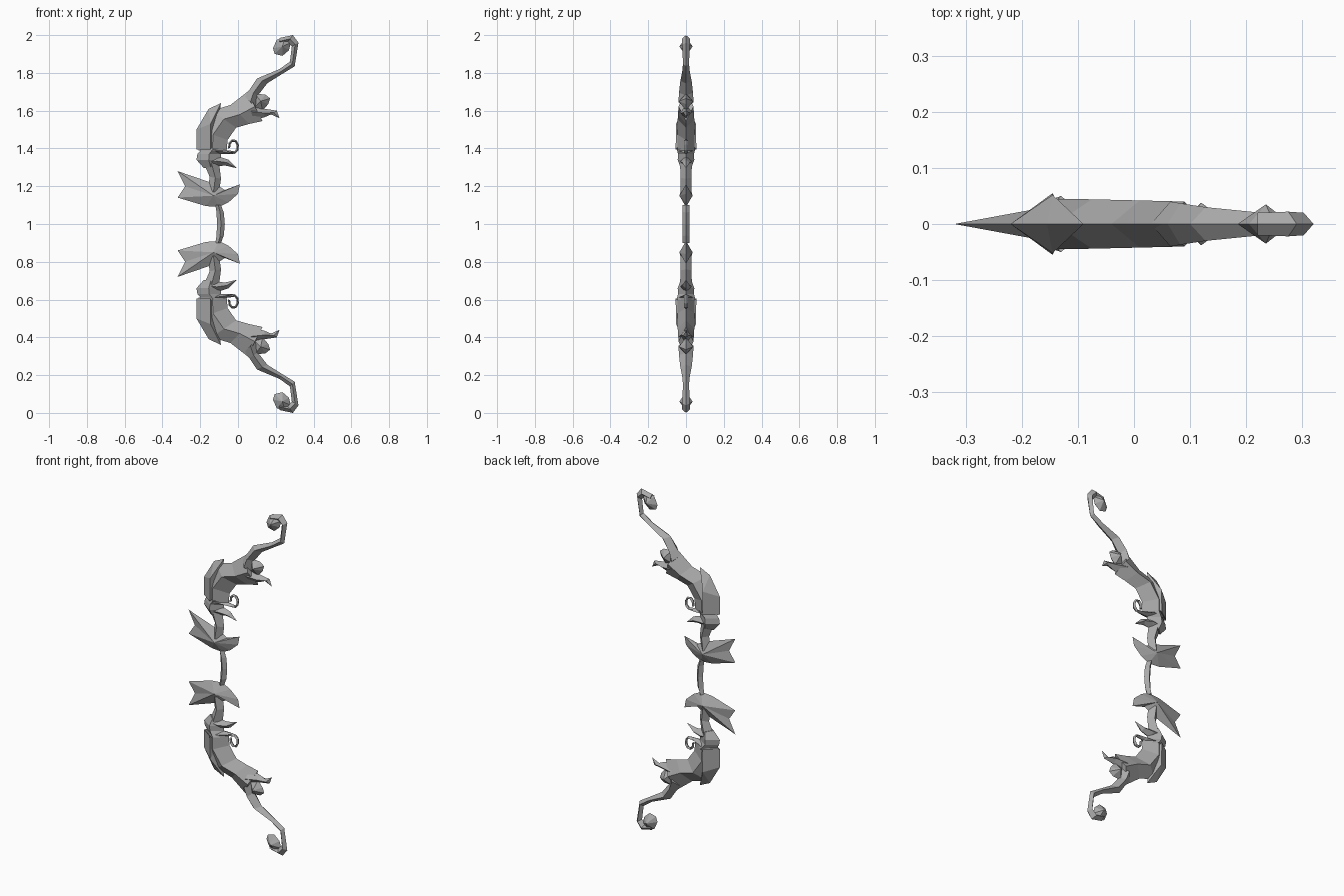
import bpy
import bmesh
from math import cos, sin, radians

default_cube = bpy.data.objects.get("Cube")
if default_cube:
    bpy.data.objects.remove(default_cube, do_unlink=True)

UNIT = 0.01      # all profiles are in hundredths, heights measured from the grip centre

grey = bpy.data.materials.new("plain grey")
grey.use_nodes = True
colour = (0.4, 0.4, 0.4, 1)
grey.diffuse_color = colour
grey.node_tree.nodes["Principled BSDF"].inputs["Base Color"].default_value = colour


def finish(name, bm, mirrored):
    """Turn a bmesh into a flat-shaded object, mirrored about the grip centre."""
    bmesh.ops.remove_doubles(bm, verts=bm.verts, dist=UNIT / 100)
    bmesh.ops.recalc_face_normals(bm, faces=bm.faces)
    mesh = bpy.data.meshes.new(name)
    bm.to_mesh(mesh)
    bm.free()
    mesh.materials.append(grey)
    obj = bpy.data.objects.new(name, mesh)
    obj.location.z = 1
    bpy.context.collection.objects.link(obj)
    if mirrored:
        modifier = obj.modifiers.new("lower half", "MIRROR")
        modifier.use_axis = (False, False, True)
        modifier.use_mirror_merge = False
    return obj


def point(bm, x, y, z):
    return bm.verts.new((x * UNIT, y * UNIT, z * UNIT))


def limb(name, stations, mirrored=True):
    """Diamond-section tube; a station is outer x, z, inner x, z and half width."""
    bm = bmesh.new()
    rings = []
    for outer_x, outer_z, inner_x, inner_z, width in stations:
        mid_x, mid_z = (outer_x + inner_x) / 2, (outer_z + inner_z) / 2
        rings.append([
            point(bm, outer_x, 0, outer_z),
            point(bm, mid_x, width, mid_z),
            point(bm, inner_x, 0, inner_z),
            point(bm, mid_x, -width, mid_z),
        ])
    for lower, upper in zip(rings, rings[1:]):
        for i in range(len(lower)):
            j = (i + 1) % len(lower)
            bm.faces.new((lower[i], lower[j], upper[j], upper[i]))
    bm.faces.new(rings[0])
    bm.faces.new(rings[-1])
    return finish(name, bm, mirrored)


def blade(name, outline, centre, width):
    """Sharp-edged plate swelling to a peak on both sides."""
    bm = bmesh.new()
    rim = [point(bm, x, 0, z) for x, z in outline]
    for side in (width, -width):
        peak = point(bm, centre[0], side, centre[1])
        for a, b in zip(rim, rim[1:] + rim[:1]):
            bm.faces.new((a, b, peak))
    return finish(name, bm, True)


# Slightly bowed handle
half_grip = [(-12, 10, -9, 10, 1.8), (-11.5, 7, -7.5, 6, 1.8)]
other_half = [(a, -b, c, -d, w) for a, b, c, d, w in reversed(half_grip)]
limb("grip", half_grip + [(-11, 0, -7, 0, 1.8)] + other_half, mirrored=False)

# Winged guard beside the handle
blade("wing_guard", [
    (-32, 28), (-28, 20), (-32, 14), (-17, 9.5), (-10, 9), (-5, 11.5),
    (0, 16), (1, 21), (-7, 18), (-10, 20), (-16, 22.5),
], (-13, 15), 3.5)

# Neck and collar leading into the main limb
limb("neck", [
    (-16, 17, -10, 17, 3), (-15, 25, -9, 24, 2.8), (-18, 32, -10, 32, 3.2),
])
limb("collar", [
    (-18, 29.5, -11, 31, 3), (-22, 34, -9, 34, 4.4),
    (-21.5, 37, -9, 37, 4.2), (-19, 40, -7, 40, 5),
])

# Leaves and curl on the string side of the collar
limb("lower_leaf", [
    (-16, 36, -15, 30, 3), (-11, 36, -11, 30.5, 3),
    (-5, 34, -7, 31, 2), (-0.5, 29.5, -0.5, 29.5, 0),
])
limb("upper_leaf", [
    (-14, 41, -14, 37, 4), (-7, 39.5, -9, 37, 2.5), (-2, 37, -2, 37, 0),
])
curl = []
for angle in range(-120, 200, 45):
    c, s = cos(radians(angle)), sin(radians(angle))
    curl.append((-2.4 + 3 * c, 41 + 4 * s, -2.4 + 1.8 * c, 41 + 2.6 * s, 1.1))
limb("curl", [(-10, 38, -10, 39.5, 1.2)] + curl)

# Main curved limb
limb("main_limb", [
    (-21, 39, -6, 39, 4.6), (-21, 50, -5.5, 44.5, 4.5),
    (-14, 60, -1, 51, 4.4), (-4, 63, 6, 53, 4.2), (5, 70, 13, 54.5, 4),
])

# Pointed shell wrapped over the outer bend
bm = bmesh.new()
ridge = [(-22, 39.5), (-22, 50), (-15.5, 61), (-9, 64)]
for side in (1, -1):
    spine = [point(bm, x, 0, z) for x, z in ridge]
    base = point(bm, -14.5, 5.5 * side, 39.5)
    shoulder = point(bm, -14.5, 5.2 * side, 53)
    back = point(bm, -12, 0, 45)
    bm.faces.new((spine[0], spine[1], shoulder, base))
    bm.faces.new((spine[1], spine[2], shoulder))
    bm.faces.new((spine[2], spine[3], shoulder))
    bm.faces.new((shoulder, spine[3], back))
    bm.faces.new((base, shoulder, back))
    bm.faces.new((spine[0], base, back))
finish("shell", bm, True)

# Claw and knob where the limb narrows
limb("claw", [
    (6, 64, 8, 55, 3.6), (14, 61, 14, 56.5, 2.6),
    (20.5, 60, 17.5, 58, 1.2), (22, 56, 22, 56, 0),
])
blade("knob", [
    (8, 61), (9, 69), (14.5, 68.5), (17, 66.5), (16, 63.5), (13, 60),
], (12, 65), 3.8)

# Slender tip sweeping round into a hook
limb("limb_tip", [
    (3, 68, 10, 61, 4), (6, 71, 10.5, 68, 3.7), (10, 77, 15.5, 74.5, 3),
    (22, 82, 23.5, 79.5, 2), (27.5, 86, 30, 83.5, 1.6),
    (28.5, 94, 32, 96, 2), (26, 96, 29, 100, 2.2), (22, 95, 22, 98.5, 2),
])
blade("hook_ball", [
    (18.5, 93), (20.5, 97.5), (25, 99), (28, 96), (27, 92), (23.5, 89), (19.5, 90),
], (23.5, 94), 3.5)
